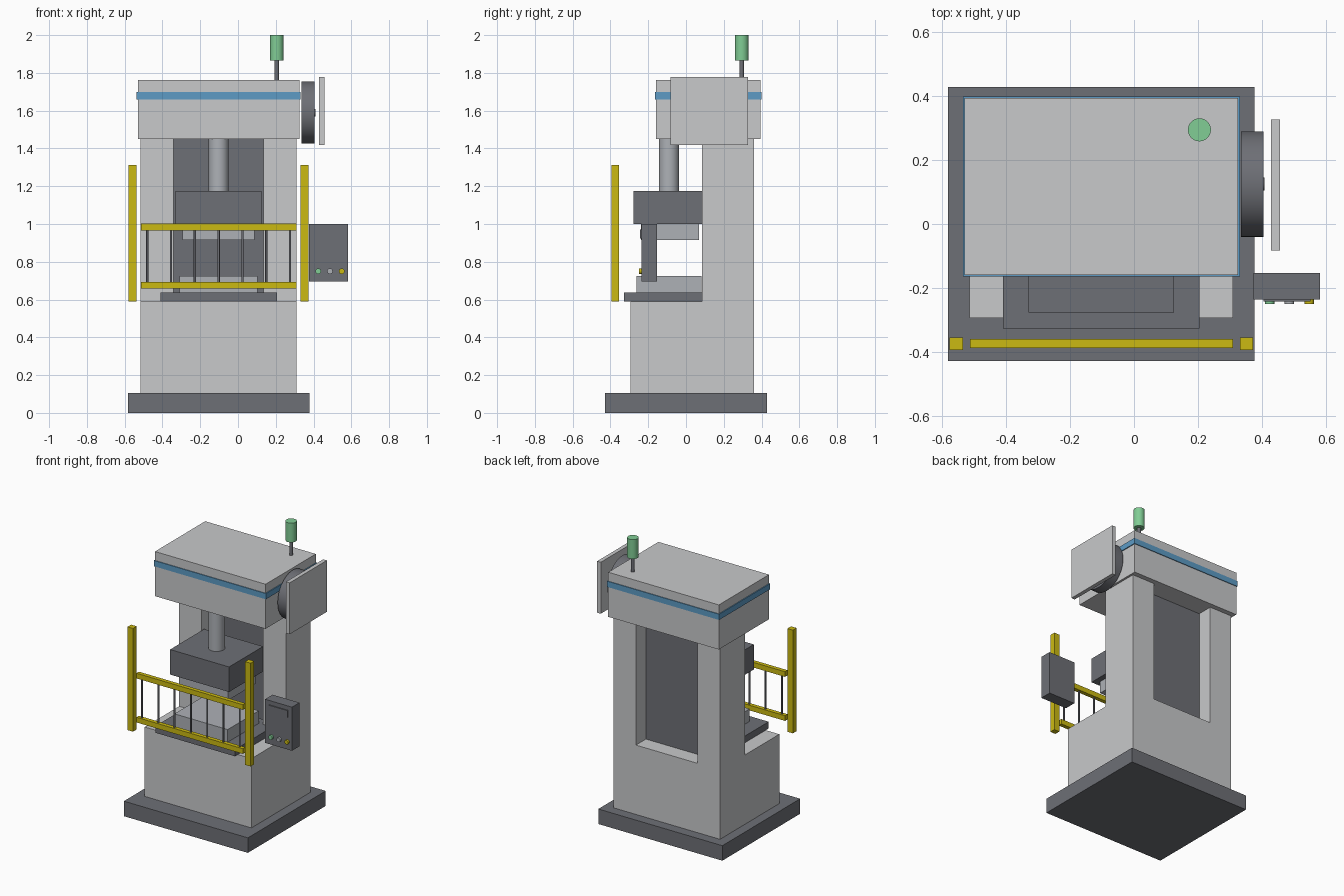
import bpy, bmesh, math
from mathutils import Matrix, Vector

old = bpy.data.objects.get("Cube")
if old:
    bpy.data.objects.remove(old, do_unlink=True)


def material(name, r, g, b):
    m = bpy.data.materials.new(name)
    m.use_nodes = True
    m.diffuse_color = (r, g, b, 1)
    m.node_tree.nodes["Principled BSDF"].inputs["Base Color"].default_value = (r, g, b, 1)
    return m


light = material("light grey paint", 0.58, 0.585, 0.595)
dark = material("dark grey metal", 0.155, 0.16, 0.18)
silver = material("silver steel", 0.42, 0.44, 0.47)
yellow = material("safety yellow", 0.60, 0.49, 0.006)
blue = material("blue stripe", 0.11, 0.33, 0.56)
green = material("signal green", 0.22, 0.61, 0.30)


def finish(name, bm, mat):
    mesh = bpy.data.meshes.new(name)
    bmesh.ops.recalc_face_normals(bm, faces=bm.faces)
    bm.to_mesh(mesh)
    bm.free()
    if mat:
        mesh.materials.append(mat)
    ob = bpy.data.objects.new(name, mesh)
    bpy.context.collection.objects.link(ob)
    return ob


def box(name, x, y, z, mat):
    """Box from (low, high) ranges on each axis."""
    bm = bmesh.new()
    size = [r[1] - r[0] for r in (x, y, z)]
    mid = Vector([sum(r) / 2 for r in (x, y, z)])
    bmesh.ops.create_cube(bm, size=1, matrix=Matrix.Translation(mid) @ Matrix.Diagonal((*size, 1)))
    return finish(name, bm, mat)


def rod(name, start, end, radius, mat, sides=32):
    """Smooth cylinder between two points."""
    a, b = Vector(start), Vector(end)
    turn = (b - a).to_track_quat("Z", "Y").to_matrix().to_4x4()
    bm = bmesh.new()
    bmesh.ops.create_cone(bm, cap_ends=True, segments=sides, radius1=radius, radius2=radius,
                          depth=(b - a).length, matrix=Matrix.Translation((a + b) / 2) @ turn)
    ob = finish(name, bm, mat)
    select(ob)
    bpy.ops.object.shade_smooth_by_angle(angle=math.radians(40))
    return ob


def select(ob):
    bpy.ops.object.select_all(action="DESELECT")
    ob.select_set(True)
    bpy.context.view_layer.objects.active = ob


CX = -0.1025   # centre line of the press
RY = -0.09     # depth of the ram axis


def centred(half, mid=CX):
    return (mid - half, mid + half)


# Base and frame: an L-shaped side profile with a window cut through the top
box("base_plate", centred(0.48), (-0.43, 0.43), (0, 0.105), dark)
bm = bmesh.new()
profile = [(-0.295, 0.105), (0.36, 0.105), (0.36, 1.45), (0.085, 1.45), (0.085, 0.59), (-0.295, 0.59)]
face = bm.faces.new([bm.verts.new((CX - 0.413, y, z)) for y, z in profile])
side = bmesh.ops.extrude_face_region(bm, geom=[face])["geom"]
bmesh.ops.translate(bm, vec=(0.826, 0, 0), verts=[v for v in side if isinstance(v, bmesh.types.BMVert)])
frame = finish("frame", bm, light)
cutter = box("window_cutter", centred(0.238), (0, 0.6), (0.59, 1.7), None)
cutter.hide_render = True
cut = frame.modifiers.new("window", "BOOLEAN")
cut.object, cut.operation, cut.solver = cutter, "DIFFERENCE", "EXACT"
select(frame)
bpy.ops.object.modifier_apply(modifier="window")
bpy.data.objects.remove(cutter, do_unlink=True)
box("back_panel", centred(0.238), (0.22, 0.25), (0.59, 1.45), dark)

# Crown with painted band
box("crown", centred(0.428), (-0.16, 0.395), (1.45, 1.762), light)
box("crown_band", centred(0.434), (-0.165, 0.4), (1.66, 1.7), blue)

# Ram, slide, dies and bolster
rod("ram", (CX, RY, 1.17), (CX, RY, 1.455), 0.053, silver)
box("slide", centred(0.228), centred(0.188, RY), (1.0, 1.175), dark)
box("upper_die", centred(0.19), (-0.237, 0.07), (0.915, 1.0), silver)
box("lower_die", centred(0.206), centred(0.172, RY), (0.637, 0.725), silver)
box("bolster", centred(0.308), centred(0.237, RY), (0.59, 0.637), dark)

# Safety gate
for label, s in (("right", -1), ("left", 1)):
    box(label + "_gate_post", centred(0.021, CX + s * 0.455), (-0.395, -0.355), (0.59, 1.312), yellow)
for label, z in (("lower", 0.676), ("upper", 0.984)):
    box(label + "_gate_rail", centred(0.412), (-0.388, -0.36), centred(0.018, z), yellow)
for i in range(7):
    x = CX + (i - 3) * 0.126
    rod(f"gate_bar_{i + 1}", (x, -0.374, 0.68), (x, -0.374, 0.98), 0.006, dark, 12)

# Control box with display and buttons
box("control_box", (0.375, 0.583), (-0.236, -0.153), (0.695, 1.0), dark)
box("control_display", (0.405, 0.553), (-0.243, -0.235), (0.922, 0.97), dark)
for label, x, mat in (("start", 0.425, green), ("mode", 0.487, silver), ("stop", 0.549, yellow)):
    rod(label + "_button", (x, -0.23, 0.75), (x, -0.25, 0.75), 0.015, mat, 16)

# Flywheel and its guard
rod("flywheel", (0.335, 0.125, 1.59), (0.405, 0.125, 1.59), 0.165, dark, 48)
rod("flywheel_hub", (0.40, 0.125, 1.59), (0.409, 0.125, 1.59), 0.02, dark, 24)
box("flywheel_guard", (0.43, 0.458), (-0.083, 0.328), (1.418, 1.778), light)

# Signal beacon
rod("beacon_pole", (0.205, 0.295, 1.755), (0.205, 0.295, 1.87), 0.012, dark, 16)
rod("beacon_lamp", (0.205, 0.295, 1.865), (0.205, 0.295, 2.0), 0.036, green, 32)
